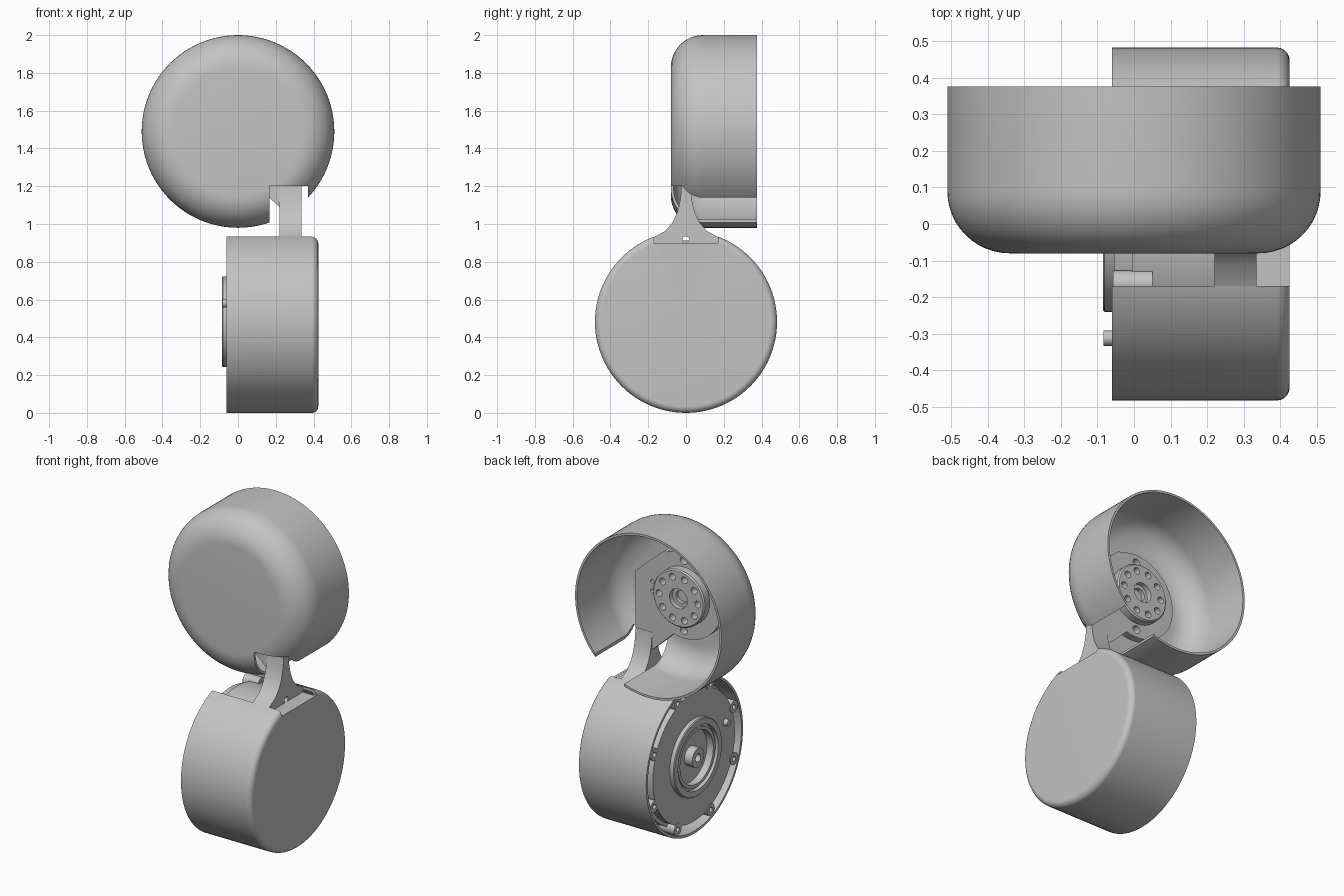
import bpy, bmesh
from math import sin, cos, pi, radians
from mathutils import Matrix, Vector

cube = bpy.data.objects.get("Cube")
if cube:
    bpy.data.objects.remove(cube)

grey = bpy.data.materials.new("plain_grey")
grey.use_nodes = True
grey.diffuse_color = (0.55, 0.55, 0.55, 1)
grey.node_tree.nodes["Principled BSDF"].inputs["Base Color"].default_value = grey.diffuse_color

UP_Z, LOW_Z = 1.49, 0.482
TO_Y = Matrix.Rotation(-pi / 2, 4, 'X')   # turns the lathe axis to +y
TO_X = Matrix.Rotation(pi / 2, 4, 'Y')    # turns the lathe axis to +x
UPPER = Matrix.Translation((0, 0, UP_Z)) @ TO_Y
LOWER = Matrix.Translation((0, 0, LOW_Z)) @ TO_X


def finish(name, bm):
    bmesh.ops.recalc_face_normals(bm, faces=bm.faces)
    mesh = bpy.data.meshes.new(name)
    bm.to_mesh(mesh)
    bm.free()
    mesh.materials.append(grey)
    obj = bpy.data.objects.new(name, mesh)
    bpy.context.collection.objects.link(obj)
    return obj


def lathe(name, profile, matrix, steps=96):
    """Spin a closed (radius, height) outline about the local z axis."""
    bm = bmesh.new()
    verts = [bm.verts.new((r, 0, h)) for r, h in profile]
    edges = [bm.edges.new((a, b)) for a, b in zip(verts, verts[1:] + verts[:1])]
    bmesh.ops.spin(bm, geom=verts + edges, cent=(0, 0, 0), axis=(0, 0, 1),
                   angle=2 * pi, steps=steps, use_duplicate=False)
    bmesh.ops.remove_doubles(bm, verts=bm.verts, dist=1e-5)
    bmesh.ops.dissolve_degenerate(bm, edges=bm.edges, dist=1e-6)
    bm.transform(matrix)
    return finish(name, bm)


def prism(name, outline, axis, low, high):
    """Extrude an outline along x (points are y, z) or y (points are x, z)."""
    def place(p, d):
        return (d, p[0], p[1]) if axis == 'X' else (p[0], d, p[1])
    bm = bmesh.new()
    face = bm.faces.new([bm.verts.new(place(p, low)) for p in outline])
    new = bmesh.ops.extrude_face_region(bm, geom=[face])["geom"]
    shift = Vector(place((0, 0), high - low))
    bmesh.ops.translate(bm, vec=shift, verts=[v for v in new if isinstance(v, bmesh.types.BMVert)])
    return finish(name, bm)


def box(name, x, y, z):
    return prism(name, [(x[0], z[0]), (x[1], z[0]), (x[1], z[1]), (x[0], z[1])], 'Y', *y)


def rod(name, radius, low, high, matrix, a=0, b=0):
    return lathe(name, [(0, low), (radius, low), (radius, high), (0, high)],
                 matrix @ Matrix.Translation((a, b, 0)), 24)


def combine(obj, others, operation='DIFFERENCE'):
    for other in others:
        mod = obj.modifiers.new("cut", 'BOOLEAN')
        mod.operation, mod.solver, mod.object = operation, 'EXACT', other
    bpy.context.view_layer.update()
    result = bpy.data.meshes.new_from_object(
        obj.evaluated_get(bpy.context.evaluated_depsgraph_get()))
    obj.modifiers.clear()
    obj.data = result
    for other in others:
        bpy.data.objects.remove(other)


def arc(r, h, radius, start, end, n):
    return [(r + radius * cos(start + (end - start) * i / n),
             h + radius * sin(start + (end - start) * i / n)) for i in range(n + 1)]


def cup(name, radius, floor, rim, fillet, wall, matrix):
    """Thin round shell; floor and rim are heights, floor end has a round edge."""
    s = 1 if rim > floor else -1
    outer = arc(radius - fillet, fillet, fillet, -pi / 2, 0, 12)
    inner = arc(radius - fillet, fillet, fillet - wall, 0, -pi / 2, 12)
    depth = abs(rim - floor)
    outline = [(0, 0)] + outer + [(radius, depth), (radius - wall, depth)] + inner + [(0, wall)]
    return lathe(name, [(r, floor + s * h) for r, h in outline], matrix)


# Upper shell, open to the back, notched where the bracket enters
upper_shell = cup("upper_shell", 0.51, -0.08, 0.375, 0.17, 0.014, UPPER)
combine(upper_shell, [box("notch_cutter", (0.168, 0.37), (-0.3, 0.6), (0.8, 1.2))])

# Lower housing, open to the right, with a flat slot on top
lower_housing = cup("lower_housing", 0.482, 0.425, -0.06, 0.035, 0.016, LOWER)
combine(lower_housing, [box("slot_cutter", (-0.3, 0.6), (-0.17, 0.17), (0.9, 1.2))])

# Bracket plate: round pad under the hub joined to an arm
plate = prism("bracket_plate", arc(0, UP_Z, 0.27, 0, 2 * pi, 64)[:-1], 'Y', -0.025, 0.022)
arm = prism("arm", [(0.335, 1.05), (0.335, 1.56), (0.13, 1.74), (-0.1, 1.6), (0.05, 1.25),
                    (0.165, 1.14), (0.22, 1.09), (0.22, 1.05)], 'Y', -0.025, 0.022)
combine(plate, [arm], 'UNION')
combine(plate, [rod("hole", 0.025, -0.1, 0.1, UPPER, 0, d) for d in (-0.22, 0.22)]
        + [rod("hole", 0.012, -0.1, 0.1, UPPER, 0.22, d) for d in (-0.03, 0.03)])

# Flared neck standing on the mounting foot
half = [(0.17, 0.9), (0.17, 0.93), (0.11, 0.963), (0.07, 1.01), (0.045, 1.065),
        (0.03, 1.13), (0.024, 1.2)]
neck = prism("bracket_neck", half + [(-y, z) for y, z in reversed(half)], 'X', 0.22, 0.335)
combine(neck, [rod("hole", 0.018, 0, 0.6, LOWER, LOW_Z - 0.917, 0)])
box("mounting_foot", (0.22, 0.41), (-0.169, 0.169), (0.82, 0.899))

# Hub with a stepped bore and a ring of bolt holes
hub = lathe("upper_hub", [(0, -0.066), (0.18, -0.066), (0.18, 0.068), (0.172, 0.076),
                          (0.062, 0.076), (0.062, 0.045), (0.04, 0.045), (0.04, 0.01), (0, 0.01)], UPPER)
combine(hub, [rod("hole", 0.021, 0.03, 0.2, UPPER, 0.135 * cos(i * pi / 5), 0.135 * sin(i * pi / 5))
              for i in range(10)])

# Motor with a raised, grooved boss and a central shaft
lathe("motor_body", [(0, 0.22), (0.43, 0.22), (0.43, -0.005), (0.408, -0.005), (0.408, -0.055),
                     (0.24, -0.055), (0.24, -0.08), (0.235, -0.085), (0.2, -0.085), (0.2, -0.06),
                     (0.185, -0.06), (0.185, -0.075), (0.165, -0.075), (0.165, -0.03),
                     (0.06, -0.03), (0.06, -0.085), (0.025, -0.085), (0.025, -0.05), (0, -0.05)], LOWER)
rod("locating_pin", 0.021, -0.083, -0.04, LOWER, LOW_Z - 0.58, -0.312)

# Screw lugs round the motor rim
for i in range(8):
    t = (i + 0.5) * pi / 4
    spot = LOWER @ Matrix.Translation((0.428 * cos(t), 0.428 * sin(t), 0))
    lathe("screw_lug", [(0.015, -0.058), (0.037, -0.058), (0.037, 0.05), (0.015, 0.05)], spot, 24)

# Smooth curved faces, keep edges sharp
for obj in bpy.context.scene.objects:
    if obj.type == 'MESH' and obj.data.materials and obj.data.materials[0] == grey:
        obj.select_set(True)
        bpy.context.view_layer.objects.active = obj
bpy.ops.object.shade_smooth_by_angle(angle=radians(30))
